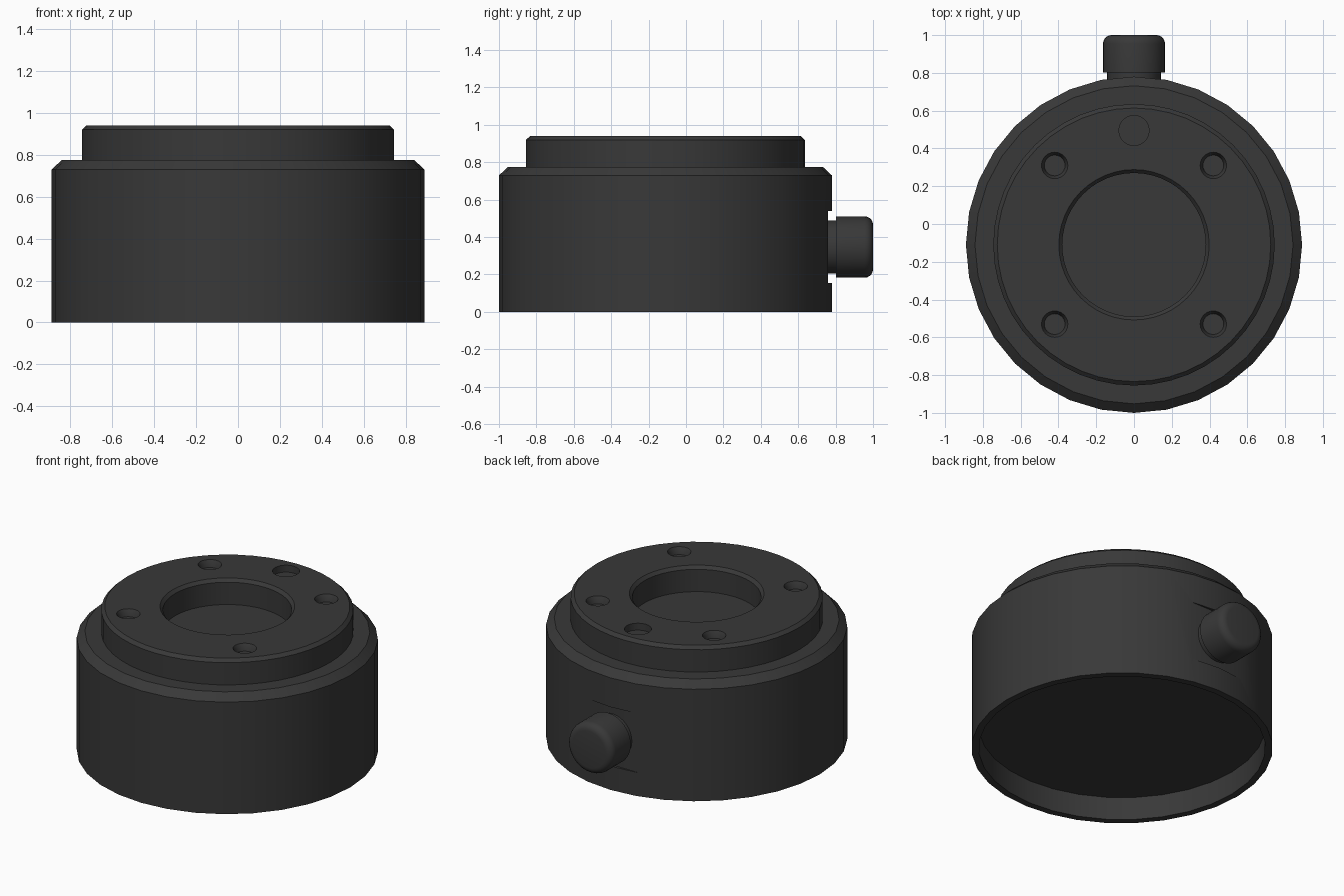
import bpy, math
from math import cos, sin, pi
from mathutils import Matrix

if "Cube" in bpy.data.objects:
    bpy.data.objects.remove(bpy.data.objects["Cube"])

CY = -0.11    # centre of the round housing in y
KZ = 0.347    # height of the knob axis

dark = bpy.data.materials.new("dark_grey")
dark.diffuse_color = (0.04, 0.04, 0.04, 1)
dark.use_nodes = True
dark.node_tree.nodes["Principled BSDF"].inputs["Base Color"].default_value = dark.diffuse_color


def lathe(name, profile, sides, matrix, closed=False):
    """Spin (radius, height) points round local z; open profiles start and end on flat caps."""
    n = len(profile)
    verts = [(r * cos(2 * pi * i / sides), r * sin(2 * pi * i / sides), h)
             for r, h in profile for i in range(sides)]
    faces = []
    for k in range(n if closed else n - 1):
        a, b = k * sides, (k + 1) % n * sides
        for i in range(sides):
            j = (i + 1) % sides
            faces.append((a + i, a + j, b + j, b + i))
    if not closed:
        faces.append(tuple(reversed(range(sides))))
        faces.append(tuple(range((n - 1) * sides, n * sides)))
    mesh = bpy.data.meshes.new(name)
    mesh.from_pydata(verts, [], faces)
    mesh.transform(matrix)
    mesh.materials.append(dark)
    ob = bpy.data.objects.new(name, mesh)
    bpy.context.collection.objects.link(ob)
    return ob


def cut(target, cutter):
    mod = target.modifiers.new("cut", 'BOOLEAN')
    mod.operation = 'DIFFERENCE'
    mod.solver = 'EXACT'
    mod.object = cutter
    bpy.context.view_layer.objects.active = target
    bpy.ops.object.modifier_apply(modifier=mod.name)
    bpy.data.objects.remove(cutter)


def smooth(ob):
    bpy.ops.object.select_all(action='DESELECT')
    ob.select_set(True)
    bpy.context.view_layer.objects.active = ob
    bpy.ops.object.shade_smooth_by_angle(angle=math.radians(30))


centre = Matrix.Translation((0, CY, 0))

# Main housing: recessed underside, chamfered shoulder
housing = lathe("housing", [(0.847, 0.15), (0.847, 0), (0.89, 0), (0.89, 0.73),
                            (0.842, 0.775)], 32, centre)

# Flat pocket behind the knob
bpy.ops.mesh.primitive_cube_add(size=1, location=(0, 0.86, KZ))
pocket = bpy.context.object
pocket.scale = (0.6, 0.2, 0.385)
cut(housing, pocket)

# Raised top ring with chamfered rims, its bore closed by the housing top
ring = lathe("top_ring", [(0.38, 0.77), (0.745, 0.77), (0.745, 0.92), (0.724, 0.94),
                          (0.398, 0.94), (0.38, 0.92)], 48, centre, closed=True)

# Four tapered screw recesses and one straight pin recess
for x in (-0.42, 0.42):
    for y in (-0.42, 0.42):
        cut(ring, lathe("screw_cutter", [(0.055, 0.895), (0.06, 0.92), (0.07, 0.94), (0.07, 1)], 24,
                        Matrix.Translation((x, CY + y, 0))))
cut(ring, lathe("pin_cutter", [(0.08, 0.895), (0.08, 1)], 24,
                Matrix.Translation((0, CY + 0.605, 0))))

# Knob on the back: stem and rounded cap, local z turned to +y
to_back = Matrix.Translation((0, 0, KZ)) @ Matrix.Rotation(-pi / 2, 4, 'X')
stem = lathe("knob_stem", [(0.142, 0.74), (0.142, 0.81)], 32, to_back)
R, B = 0.164, 0.045
rounding = [(R - B + B * cos(t * pi / 10), 1 - B + B * sin(t * pi / 10)) for t in range(6)]
knob = lathe("knob", [(R, 0.803)] + rounding, 32, to_back)

for part in (housing, ring, stem, knob):
    smooth(part)
